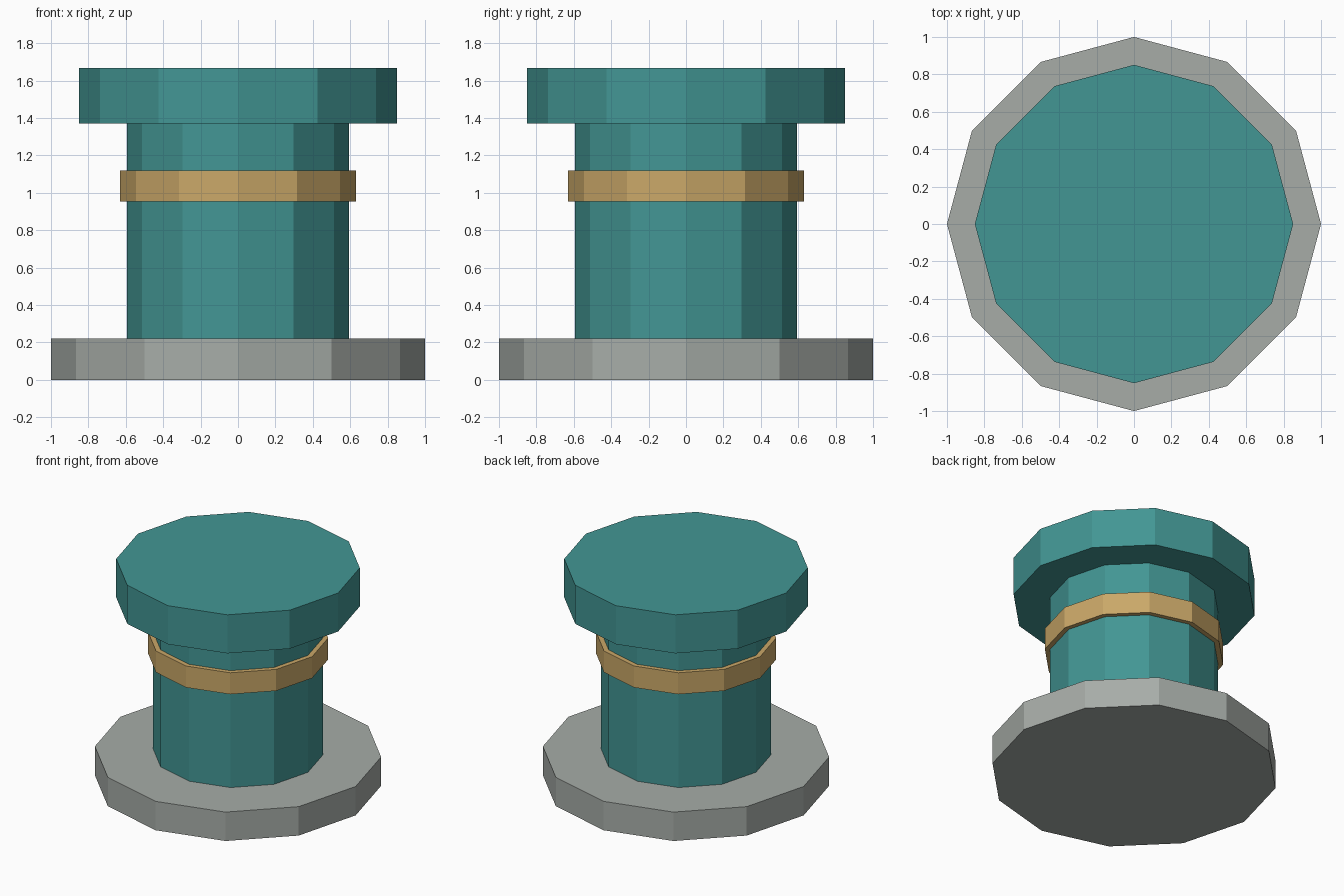
import bpy

if "Cube" in bpy.data.objects:
    bpy.data.objects.remove(bpy.data.objects["Cube"])

SIDES = 12


def material(name, color):
    mat = bpy.data.materials.new(name)
    mat.diffuse_color = (*color, 1.0)
    mat.use_nodes = True
    mat.node_tree.nodes["Principled BSDF"].inputs["Base Color"].default_value = mat.diffuse_color
    return mat


def drum(name, radius, bottom, top, mat):
    """Flat-sided twelve-sided drum between two heights."""
    bpy.ops.mesh.primitive_cylinder_add(
        vertices=SIDES, radius=radius, depth=top - bottom,
        location=(0, 0, (bottom + top) / 2))
    obj = bpy.context.object
    obj.name = obj.data.name = name
    obj.data.materials.append(mat)
    return obj


teal = material("teal_paint", (0.055, 0.305, 0.295))
brass = material("brass", (0.59, 0.39, 0.138))
stone = material("stone", (0.385, 0.415, 0.39))

# Wide foot plate
drum("base_plate", 1.0, 0.0, 0.222, stone)
# Central post
drum("column", 0.594, 0.222, 1.372, teal)
# Trim ring around the post
drum("trim_band", 0.63, 0.955, 1.12, brass)
# Overhanging top
drum("cap", 0.851, 1.372, 1.668, teal)
